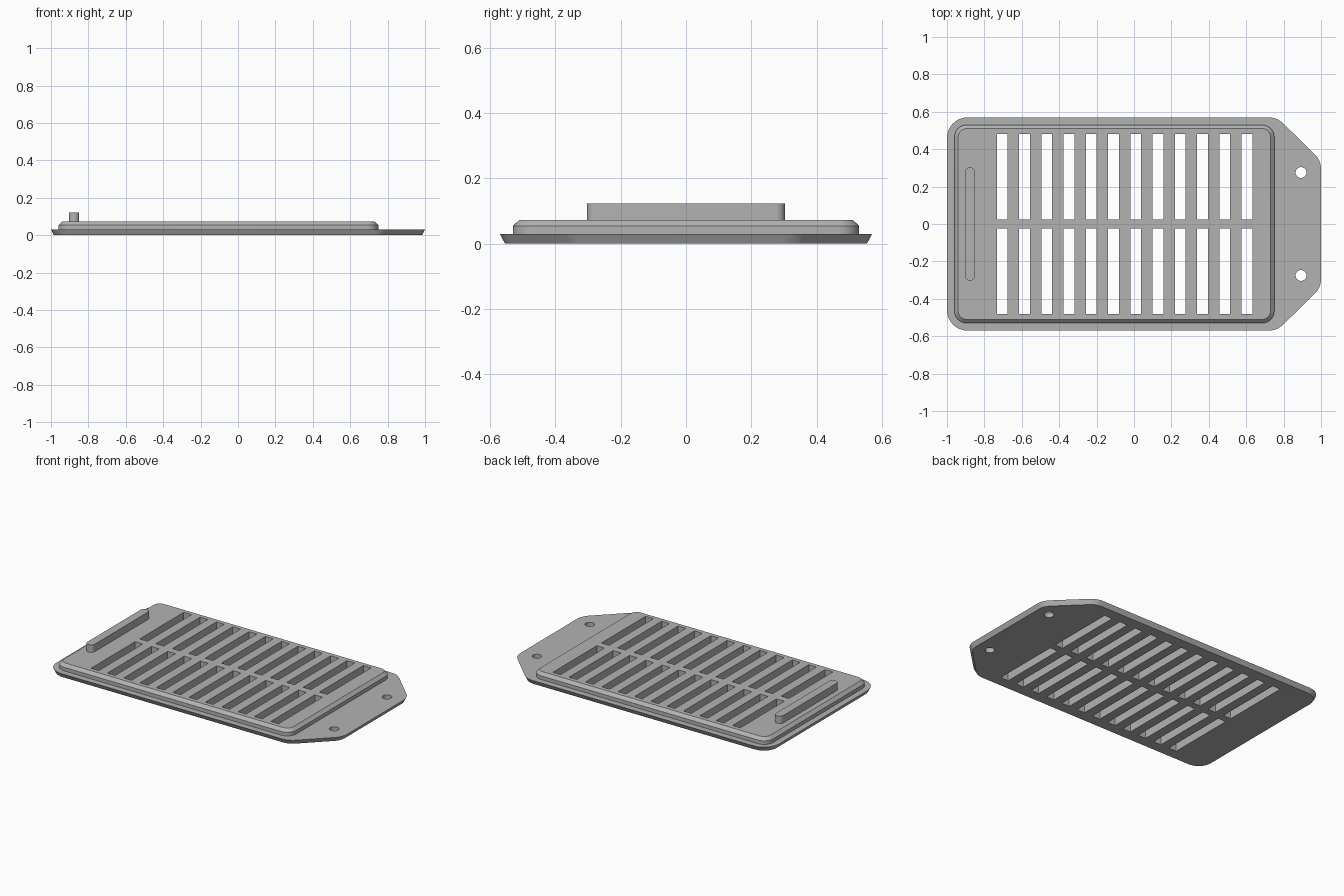
import bpy, bmesh, math
from mathutils import Vector

cube = bpy.data.objects.get("Cube")
if cube:
    bpy.data.objects.remove(cube, do_unlink=True)

grey = bpy.data.materials.new("plain grey")
grey.use_nodes = True
grey.diffuse_color = (0.45, 0.45, 0.45, 1)
grey.node_tree.nodes["Principled BSDF"].inputs["Base Color"].default_value = (0.45, 0.45, 0.45, 1)


def rounded(corners, radius, steps=8):
    """Round every corner of a convex counter-clockwise outline."""
    pts = [Vector(c) for c in corners]
    out = []
    for i, p in enumerate(pts):
        a = (pts[i - 1] - p).normalized()
        b = (pts[(i + 1) % len(pts)] - p).normalized()
        half = a.angle(b) / 2
        centre = p + (a + b).normalized() * radius / math.sin(half)
        start = p + a * radius / math.tan(half) - centre
        turn = math.pi - 2 * half
        for k in range(steps + 1):
            t = turn * k / steps
            c, s = math.cos(t), math.sin(t)
            out.append(centre + Vector((start.x * c - start.y * s, start.x * s + start.y * c)))
    return out


def box(x0, x1, y0, y1):
    return [(x0, y0), (x1, y0), (x1, y1), (x0, y1)]


def loft(bm, layers):
    """Stack (outline, height) layers into a closed solid."""
    rings = [[bm.verts.new((p[0], p[1], z)) for p in outline] for outline, z in layers]
    bm.faces.new(rings[0][::-1])
    bm.faces.new(rings[-1])
    for low, high in zip(rings, rings[1:]):
        for i in range(len(low)):
            j = (i + 1) % len(low)
            bm.faces.new((low[i], low[j], high[j], high[i]))


def make(name, solids):
    bm = bmesh.new()
    for layers in solids:
        loft(bm, layers)
    mesh = bpy.data.meshes.new(name)
    bm.to_mesh(mesh)
    bm.free()
    mesh.materials.append(grey)
    obj = bpy.data.objects.new(name, mesh)
    bpy.context.collection.objects.link(obj)
    return obj


def flange_outline(inset):
    e, y = 1 - inset, 0.57 - inset
    k = inset * 0.41
    return rounded([(-e, -y), (0.765 - k, -y), (e, -0.34 + k),
                    (e, 0.34 - k), (0.765 - k, y), (-e, y)], 0.11 - inset)


def panel_outline(inset):
    return rounded(box(-0.96 + inset, 0.75 - inset, -0.53 + inset, 0.53 - inset), 0.065 - inset)


# Base flange with undercut rim, raised panel with chamfered top, grip bar
flange = make("base_flange", [[(flange_outline(0.016), 0), (flange_outline(0), 0.03)]])
panel = make("raised_panel", [[(panel_outline(0), 0.03), (panel_outline(0), 0.054),
                               (panel_outline(0.02), 0.073)]])
grip_outline = rounded(box(-0.904, -0.849, -0.303, 0.303), 0.027)
grip = make("grip_bar", [[(grip_outline, 0.073), (grip_outline, 0.122)]])

# Cutters: two rows of vent slots and two screw holes
cuts = []
for side in (-1, 1):
    for i in range(12):
        x = -0.733 + i * 0.119
        y0, y1 = sorted((side * 0.024, side * 0.482))
        outline = box(x, x + 0.057, y0, y1)
        cuts.append([(outline, -0.1), (outline, 0.2)])
    circle = [(0.893 + 0.029 * math.cos(a * math.tau / 32), side * 0.275 + 0.029 * math.sin(a * math.tau / 32))
              for a in range(32)]
    cuts.append([(circle, -0.1), (circle, 0.2)])
cutter = make("slot_cutter", cuts)
cutter.hide_render = True

for obj in (flange, panel):
    mod = obj.modifiers.new("slots", "BOOLEAN")
    mod.operation = "DIFFERENCE"
    mod.solver = "EXACT"
    mod.object = cutter
    bpy.context.view_layer.objects.active = obj
    bpy.ops.object.modifier_apply(modifier=mod.name)
bpy.data.objects.remove(cutter, do_unlink=True)

# Smooth the rounded corners while keeping edges sharp
for obj in (flange, panel, grip):
    bpy.ops.object.select_all(action="DESELECT")
    obj.select_set(True)
    bpy.context.view_layer.objects.active = obj
    bpy.ops.object.shade_smooth_by_angle(angle=math.radians(25))
